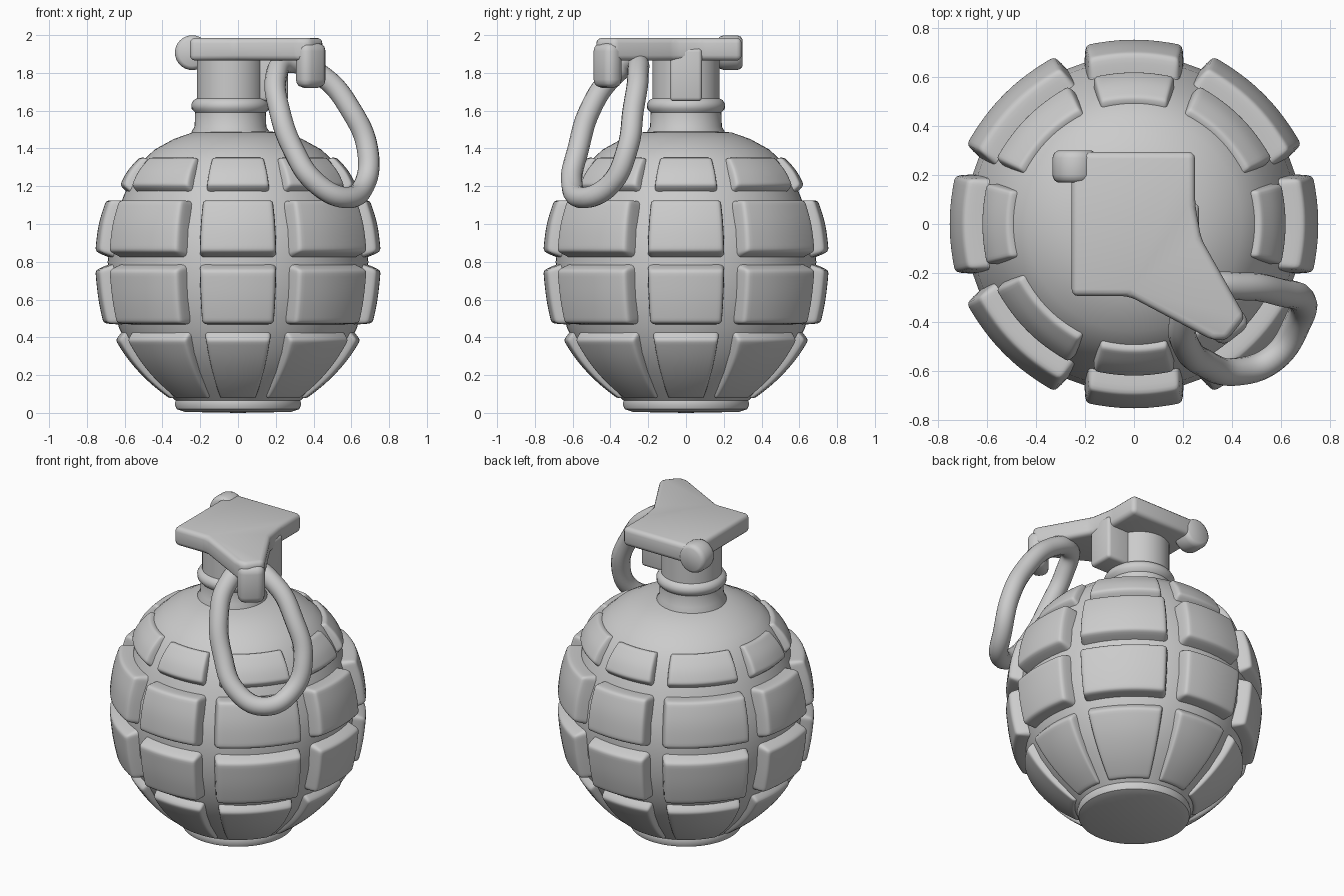
import bpy, bmesh
from math import sin, cos, pi, radians, degrees, atan2
from mathutils import Vector, Matrix

if "Cube" in bpy.data.objects:
    bpy.data.objects.remove(bpy.data.objects["Cube"])


def finish(name, bm, angle=40):
    bmesh.ops.recalc_face_normals(bm, faces=bm.faces)
    me = bpy.data.meshes.new(name)
    bm.to_mesh(me)
    bm.free()
    ob = bpy.data.objects.new(name, me)
    bpy.context.collection.objects.link(ob)
    bpy.ops.object.select_all(action='DESELECT')
    ob.select_set(True)
    bpy.context.view_layer.objects.active = ob
    bpy.ops.object.shade_smooth_by_angle(angle=radians(angle))
    return ob


def lathe(name, profile, cx=0, steps=64):
    bm = bmesh.new()
    vs = [bm.verts.new((cx + r, 0, z)) for r, z in profile]
    es = [bm.edges.new(p) for p in zip(vs, vs[1:])]
    bmesh.ops.spin(bm, geom=vs + es, cent=(cx, 0, 0), axis=(0, 0, 1),
                   angle=2 * pi, steps=steps, use_duplicate=False)
    bmesh.ops.remove_doubles(bm, verts=bm.verts, dist=0.0005)
    return finish(name, bm)


def round_block(name, size, loc, rot=0, bevel=0.02):
    bm = bmesh.new()
    bmesh.ops.create_cube(bm, size=1, matrix=Matrix.Translation(loc)
                          @ Matrix.Rotation(rot, 4, 'Z') @ Matrix.Diagonal((*size, 1)))
    bmesh.ops.bevel(bm, geom=bm.edges[:], offset=bevel, segments=3, profile=0.5, affect='EDGES')
    return finish(name, bm)


def plate(bm, centre, half, prof):
    """Raised pad on the body: outer skin with a skirt that sinks into the core."""
    p = [Vector(q) for q in prof]
    ta, tb = (p[1] - p[0]).normalized(), (p[-1] - p[-2]).normalized()
    rows = [p[0] - ta * .03, p[0], p[0] + ta * .02, *p[1:-1], p[-1] - tb * .02, p[-1], p[-1] + tb * .03]
    cols = [-half - 3, -half, -half + 1.6, -half / 3, half / 3, half - 1.6, half, half + 3]
    grid = []
    for i, q in enumerate(rows):
        t = (rows[min(i + 1, len(rows) - 1)] - rows[max(i - 1, 0)]).normalized()
        line = []
        for j, c in enumerate(cols):
            skirt = i in (0, len(rows) - 1) or j in (0, len(cols) - 1)
            s = q - Vector((t.y, -t.x)) * (.12 if skirt else 0)
            a = radians(centre + c)
            line.append(bm.verts.new((s.x * cos(a), s.x * sin(a), s.y)))
        grid.append(line)
    for r0, r1 in zip(grid, grid[1:]):
        for j in range(len(cols) - 1):
            bm.faces.new((r0[j], r0[j + 1], r1[j + 1], r1[j]))


# core of the body, visible in the grooves and on the shoulder
lathe("body_core", [(0, 0), (.28, .005), (.325, .02), (.335, .045), (.33, .065), (.40, .13),
                    (.49, .22), (.565, .32), (.63, .45), (.675, .62), (.69, .8), (.67, .97),
                    (.605, 1.15), (.565, 1.24), (.51, 1.33), (.44, 1.395), (.34, 1.45),
                    (.24, 1.485), (0, 1.5)])

# four rows of eight pads, wider on the diagonals
rows = {
    "bottom_pads": [(.355, .07), (.47, .155), (.58, .27), (.655, .39)],
    "lower_pads": [(.715, .47), (.745, .6), (.76, .76)],
    "upper_pads": [(.76, .85), (.745, 1.0), (.70, 1.13)],
    "shoulder_pads": [(.63, 1.2), (.59, 1.285), (.515, 1.36)],
}
for name, prof in rows.items():
    bm = bmesh.new()
    for k in range(8):
        plate(bm, k * 45, 20 if k % 2 else 15.5, prof)
    ob = finish(name, bm, 180)
    sub = ob.modifiers.new("round", 'SUBSURF')
    sub.levels = sub.render_levels = 2

# neck with collar, slightly off centre
NX = -.04
lathe("neck", [(.205, 1.44), (.205, 1.49), (.19, 1.515), (.187, 1.59), (.205, 1.61), (.207, 1.635),
               (.195, 1.655), (.178, 1.665), (.178, 1.9), (0, 1.9)], NX, 48)
round_block("neck_side_tab", (.22, .17, .28), (.155, 0, 1.79))

# lever plate on top
outline = [(-.255, .295), (.25, .295), (.25, .08), (.275, -.06), (.455, -.38), (.38, -.475),
           (.32, -.475), (-.02, -.295), (-.255, -.295)]
bm = bmesh.new()
face = bm.faces.new([bm.verts.new((x, y, 1.865)) for x, y in outline])
ext = bmesh.ops.extrude_face_region(bm, geom=[face])
bmesh.ops.translate(bm, verts=[v for v in ext['geom'] if isinstance(v, bmesh.types.BMVert)],
                    vec=(0, 0, .12))
bmesh.ops.recalc_face_normals(bm, faces=bm.faces)
bmesh.ops.bevel(bm, geom=bm.edges[:], offset=.028, segments=3, profile=.5, affect='EDGES')
finish("lever_plate", bm)

# downturned lip at the end of the lever
round_block("lever_lip", (.16, .11, .24), (.385, -.415, 1.84), radians(38), .045)

# pivot knob at the back corner, a rounded cylinder along y
knob = lathe("pivot_knob", [(0, -.065), (.07, -.065), (.085, -.055), (.092, -.035), (.092, .035),
                            (.085, .055), (.07, .065), (0, .065)], 0, 32)
knob.rotation_euler = (pi / 2, 0, 0)
knob.location = (-.242, .235, 1.907)

# pull ring hanging from the lip
path = [(.26, -.28, 1.855), (.20, -.40, 1.77), (.22, -.51, 1.6), (.29, -.57, 1.4), (.41, -.605, 1.22),
        (.57, -.55, 1.14), (.67, -.40, 1.21), (.685, -.31, 1.4), (.60, -.28, 1.6), (.45, -.255, 1.78)]
cu = bpy.data.curves.new("pull_ring", 'CURVE')
cu.dimensions = '3D'
cu.bevel_depth = .057
cu.bevel_resolution = 5
cu.resolution_u = 8
sp = cu.splines.new('BEZIER')
sp.bezier_points.add(len(path) - 1)
sp.use_cyclic_u = True
for b, co in zip(sp.bezier_points, path):
    b.co = co
    b.handle_left_type = b.handle_right_type = 'AUTO'
bpy.context.collection.objects.link(bpy.data.objects.new("pull_ring", cu))
